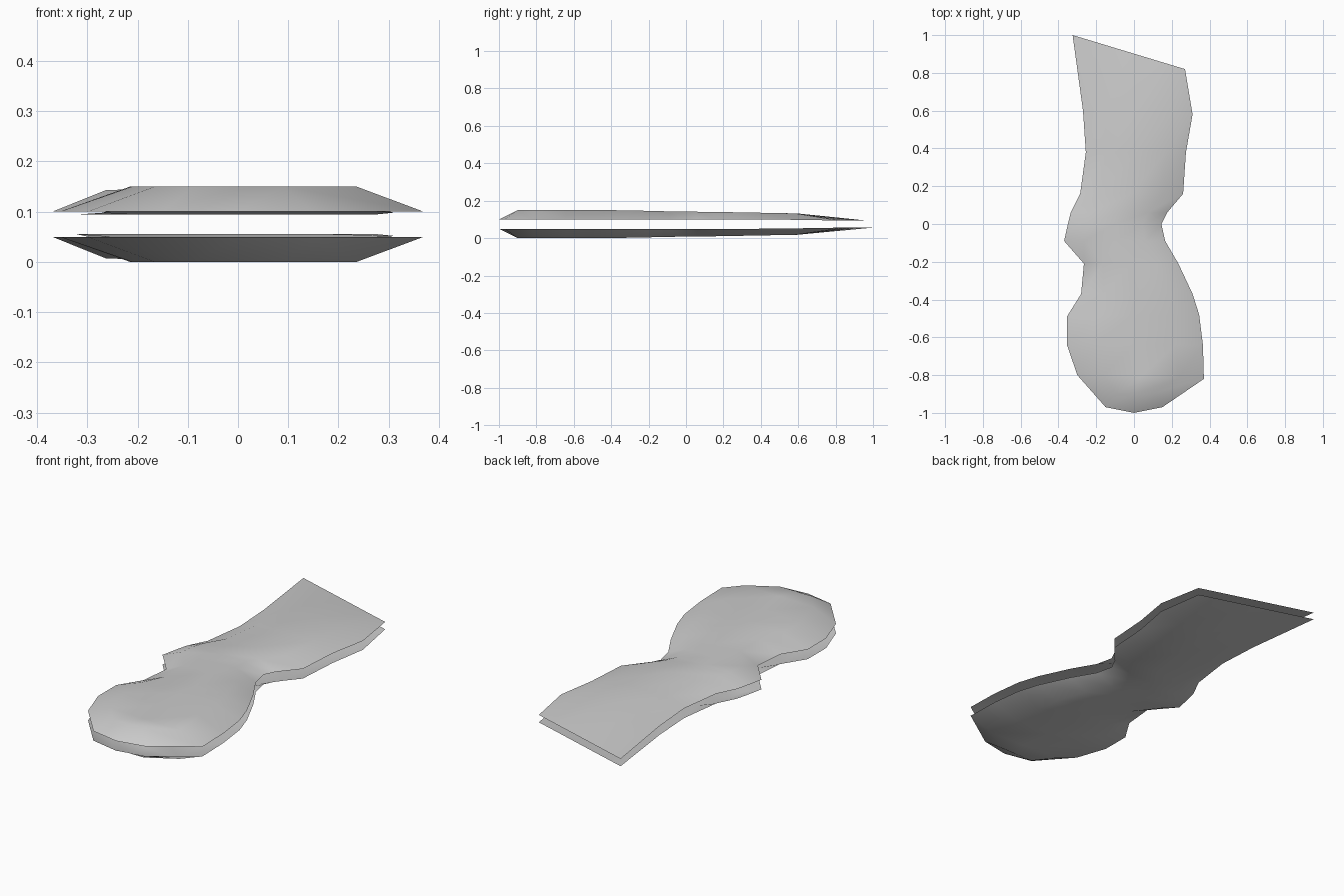
import bpy
import bmesh
import math

cube = bpy.data.objects.get("Cube")
if cube:
    bpy.data.objects.remove(cube, do_unlink=True)

# Outline stations from heel to toe: left x, y, right x, y, rim z, crown z
STATIONS = [
    (-.15, -.97, .15, -.97, .10, .15),
    (-.30, -.80, .37, -.82, .10, .15),
    (-.355, -.64, .365, -.64, .10, .15),
    (-.355, -.49, .345, -.48, .10, .15),
    (-.28, -.37, .31, -.37, .10, .149),
    (-.265, -.21, .235, -.21, .10, .146),
    (-.37, -.09, .165, -.09, .10, .143),
    (-.35, 0, .145, 0, .10, .142),
    (-.335, .06, .175, .06, .10, .141),
    (-.285, .16, .26, .16, .10, .14),
    (-.255, .38, .275, .38, .10, .136),
    (-.27, .60, .31, .58, .098, .132),
    (-.325, 1, .27, .82, .094, .094),
]
INNER = 0.6      # crown width as a share of the full width
MID_Z = 0.075    # mirror plane between the two shells

grey = bpy.data.materials.new("light_grey")
grey.use_nodes = True
grey.diffuse_color = (.6, .6, .6, 1)
grey.node_tree.nodes["Principled BSDF"].inputs["Base Color"].default_value = (.6, .6, .6, 1)


def section(station, first):
    """Five points across the sole, rim to rim, with a flat crown."""
    lx, ly, rx, ry, rim, crown = station
    points = []
    for s in (-1, -INNER, 0, INNER, 1):
        t = (s + 1) / 2
        edge = abs(s) == 1
        y = ly + (ry - ly) * t
        if first and not edge:
            y = -.9
        points.append((lx + (rx - lx) * t, y, rim if edge else crown))
    return points


def build_shell(name, flip):
    bm = bmesh.new()

    def vert(p):
        return bm.verts.new((p[0], p[1], 2 * MID_Z - p[2] if flip else p[2]))

    def face(*verts):
        bm.faces.new(verts[::-1] if flip else verts)

    rows = [[vert(p) for p in section(s, i == 0)] for i, s in enumerate(STATIONS)]
    for a, b in zip(rows, rows[1:]):
        for j in range(4):
            face(a[j], a[j + 1], b[j + 1], b[j])
    # Rounded heel tip
    tip = vert((0, -1, .10))
    left, in_left, mid, in_right, right = rows[0]
    face(left, tip, mid, in_left)
    face(tip, right, in_right, mid)

    mesh = bpy.data.meshes.new(name)
    bm.to_mesh(mesh)
    bm.free()
    mesh.materials.append(grey)
    obj = bpy.data.objects.new(name, mesh)
    bpy.context.collection.objects.link(obj)
    bpy.ops.object.select_all(action='DESELECT')
    obj.select_set(True)
    bpy.context.view_layer.objects.active = obj
    bpy.ops.object.shade_smooth_by_angle(angle=math.radians(60))


build_shell("upper_shell", False)
build_shell("lower_shell", True)
